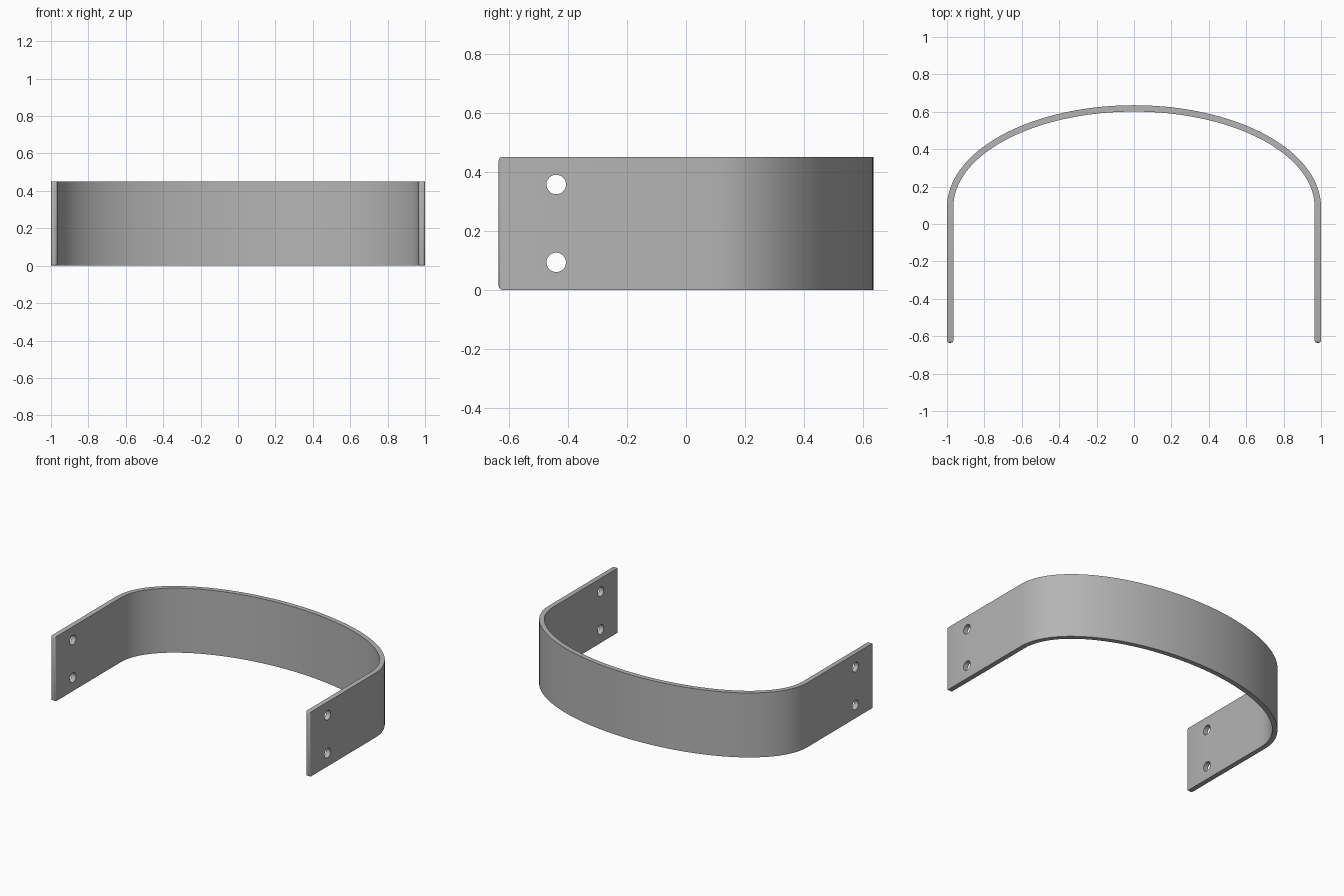
import bpy, bmesh
from math import sin, cos, pi, radians

if "Cube" in bpy.data.objects:
    bpy.data.objects.remove(bpy.data.objects["Cube"], do_unlink=True)

HEIGHT, THICK = 0.45, 0.034
FRONT, BACK, BEND = -0.635, 0.635, 0.09   # arm tips, top of arch, start of arch
STEPS = 64

steel = bpy.data.materials.new("grey_metal")
steel.use_nodes = True
grey = (0.46, 0.46, 0.46, 1)
steel.diffuse_color = grey
steel.node_tree.nodes["Principled BSDF"].inputs["Base Color"].default_value = grey


def plan(inset):
    """Straight arm, half ellipse, straight arm."""
    rx, ry = 1 - inset, BACK - BEND - inset
    arch = [(rx * cos(pi * i / STEPS), BEND + ry * sin(pi * i / STEPS))
            for i in range(STEPS + 1)]
    return [(rx, FRONT)] + arch + [(-rx, FRONT)]


# Bent strap: a rectangular section swept along the plan
bm = bmesh.new()
rings = []
for (ox, oy), (ix, iy) in zip(plan(0), plan(THICK)):
    rings.append([bm.verts.new(p) for p in
                  ((ox, oy, 0), (ox, oy, HEIGHT), (ix, iy, HEIGHT), (ix, iy, 0))])
for a, b in zip(rings, rings[1:]):
    for k in range(4):
        n = (k + 1) % 4
        bm.faces.new((a[k], a[n], b[n], b[k]))
ends = [bm.faces.new(rings[0]), bm.faces.new(rings[-1])]
bmesh.ops.recalc_face_normals(bm, faces=bm.faces)

# Rounded tips
tip_edges = [e for f in ends for e in f.edges]
bmesh.ops.bevel(bm, geom=tip_edges, offset=0.012, segments=3,
                profile=0.5, affect='EDGES')
mesh = bpy.data.meshes.new("curved_strap")
bm.to_mesh(mesh)
bm.free()
strap = bpy.data.objects.new("curved_strap", mesh)
bpy.context.collection.objects.link(strap)
mesh.materials.append(steel)

# Bolt holes through both arms
bpy.context.view_layer.objects.active = strap
for z in (0.093, 0.357):
    bpy.ops.mesh.primitive_cylinder_add(vertices=32, radius=0.033, depth=2.4,
                                        location=(0, -0.44, z),
                                        rotation=(0, radians(90), 0))
    cutter = bpy.context.object
    cutter.name = "hole_cutter"
    cutter.hide_render = True
    cutter.data.materials.append(steel)
    bpy.context.view_layer.objects.active = strap
    cut = strap.modifiers.new("bolt_holes", 'BOOLEAN')
    cut.operation, cut.solver, cut.object = 'DIFFERENCE', 'EXACT', cutter
    bpy.ops.object.modifier_apply(modifier=cut.name)
    bpy.data.objects.remove(cutter, do_unlink=True)

bpy.ops.object.select_all(action='DESELECT')
strap.select_set(True)
bpy.context.view_layer.objects.active = strap
bpy.ops.object.shade_smooth_by_angle(angle=radians(35))
